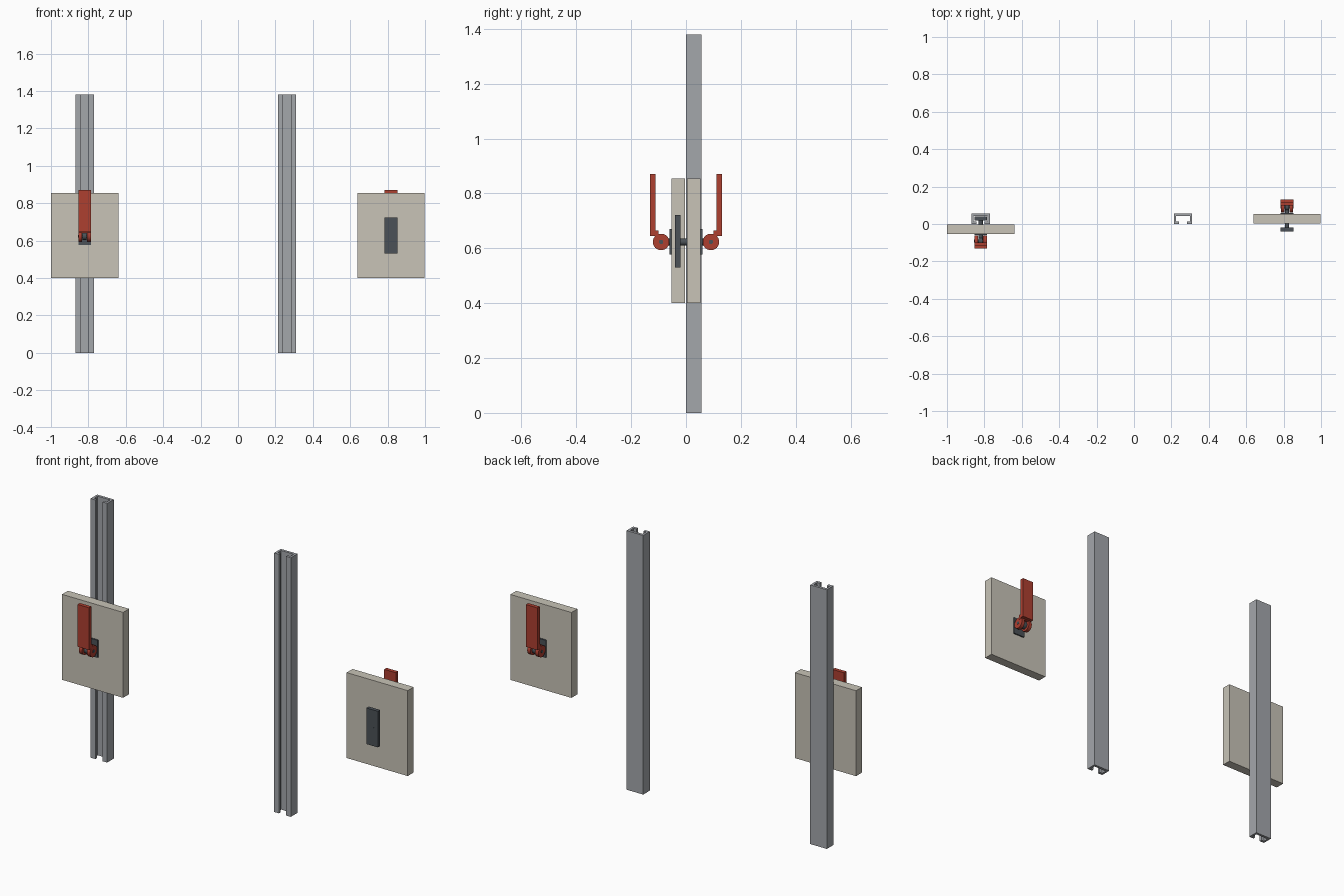
import bpy
import bmesh
import math
from mathutils import Matrix, Vector

if "Cube" in bpy.data.objects:
    bpy.data.objects.remove(bpy.data.objects["Cube"], do_unlink=True)


def material(name, rgb):
    mat = bpy.data.materials.new(name)
    mat.use_nodes = True
    mat.diffuse_color = (*rgb, 1)
    mat.node_tree.nodes["Principled BSDF"].inputs["Base Color"].default_value = (*rgb, 1)
    return mat


GREY = material("rail grey", (0.37, 0.385, 0.41))
BEIGE = material("panel beige", (0.58, 0.55, 0.475))
RED = material("lever red", (0.42, 0.05, 0.03))
DARK = material("dark steel", (0.07, 0.083, 0.095))


def finish(name, bm, mat, smooth=False):
    bmesh.ops.recalc_face_normals(bm, faces=bm.faces)
    mesh = bpy.data.meshes.new(name)
    bm.to_mesh(mesh)
    bm.free()
    mesh.materials.append(mat)
    obj = bpy.data.objects.new(name, mesh)
    bpy.context.collection.objects.link(obj)
    if smooth:
        bpy.ops.object.select_all(action="DESELECT")
        obj.select_set(True)
        bpy.context.view_layer.objects.active = obj
        bpy.ops.object.shade_smooth_by_angle()
    return obj


def box(name, mat, xs, ys, zs):
    bm = bmesh.new()
    bmesh.ops.create_cube(bm, size=1)
    for v in bm.verts:
        v.co = Vector([(r[0] + r[1]) / 2 + c * abs(r[1] - r[0])
                       for r, c in zip((xs, ys, zs), v.co)])
    return finish(name, bm, mat)


def cylinder(name, mat, radius, start, end):
    a, b = Vector(start), Vector(end)
    bm = bmesh.new()
    bmesh.ops.create_cone(bm, cap_ends=True, segments=32, radius1=radius,
                          radius2=radius, depth=(b - a).length)
    turn = (b - a).to_track_quat("Z", "Y").to_matrix().to_4x4()
    bmesh.ops.transform(bm, matrix=Matrix.Translation((a + b) / 2) @ turn, verts=bm.verts)
    return finish(name, bm, mat, smooth=True)


# C-shaped rail with its slot towards the front
def rail(name, x):
    half = [(0.021, 0), (0.049, 0), (0.049, 0.056)]
    inner = [(0.037, 0.042), (0.037, 0.014), (0.021, 0.014)]
    outline = half + [(-px, py) for px, py in reversed(half)]
    outline += [(-px, py) for px, py in reversed(inner)] + inner
    bm = bmesh.new()
    face = bm.faces.new([bm.verts.new((x + px, py, 0)) for px, py in outline])
    result = bmesh.ops.extrude_face_region(bm, geom=[face])
    top = [g for g in result["geom"] if isinstance(g, bmesh.types.BMVert)]
    bmesh.ops.translate(bm, vec=(0, 0, 1.38), verts=top)
    finish(name, bm, GREY)


# Panel with cam lever and slot plate; s is the y side the lever is on
def clamp(tag, x, s):
    pz, py = 0.623, 0.091

    def y(*values):
        return tuple(s * v for v in values)

    def side(a, b):
        return (x + a, x + b)

    box(tag + "_panel", BEIGE, side(-0.18, 0.18), y(0.003, 0.053), (0.4, 0.855))
    wide = side(-0.034, 0.034)
    box(tag + "_washer_plate", DARK, wide, y(0.053, 0.06), (0.577, 0.67))
    box(tag + "_slot_plate", DARK, wide, y(-0.04, -0.02), (0.53, 0.722))
    cylinder(tag + "_bolt", DARK, 0.012, (x, s * -0.041, pz), (x, s * 0.085, pz))
    cylinder(tag + "_bolt_eye", DARK, 0.02, (x - 0.011, s * py, pz), (x + 0.011, s * py, pz))
    cylinder(tag + "_pivot_pin", DARK, 0.008, (x - 0.035, s * py, pz), (x + 0.035, s * py, pz))
    for label, sign in (("right", -1), ("left", 1)):
        cylinder(f"{tag}_{label}_cam", RED, 0.03,
                 (x + sign * 0.014, s * py, pz), (x + sign * 0.033, s * py, pz))
    box(tag + "_lever_neck", RED, wide, y(0.1, 0.113), (0.64, 0.665))
    box(tag + "_lever_arm", RED, wide, y(0.111, 0.131), (0.645, 0.87))


rail("clamped_rail", -0.82)
rail("free_rail", 0.262)
clamp("front_clamp", -0.82, -1)
clamp("back_clamp", 0.818, 1)
